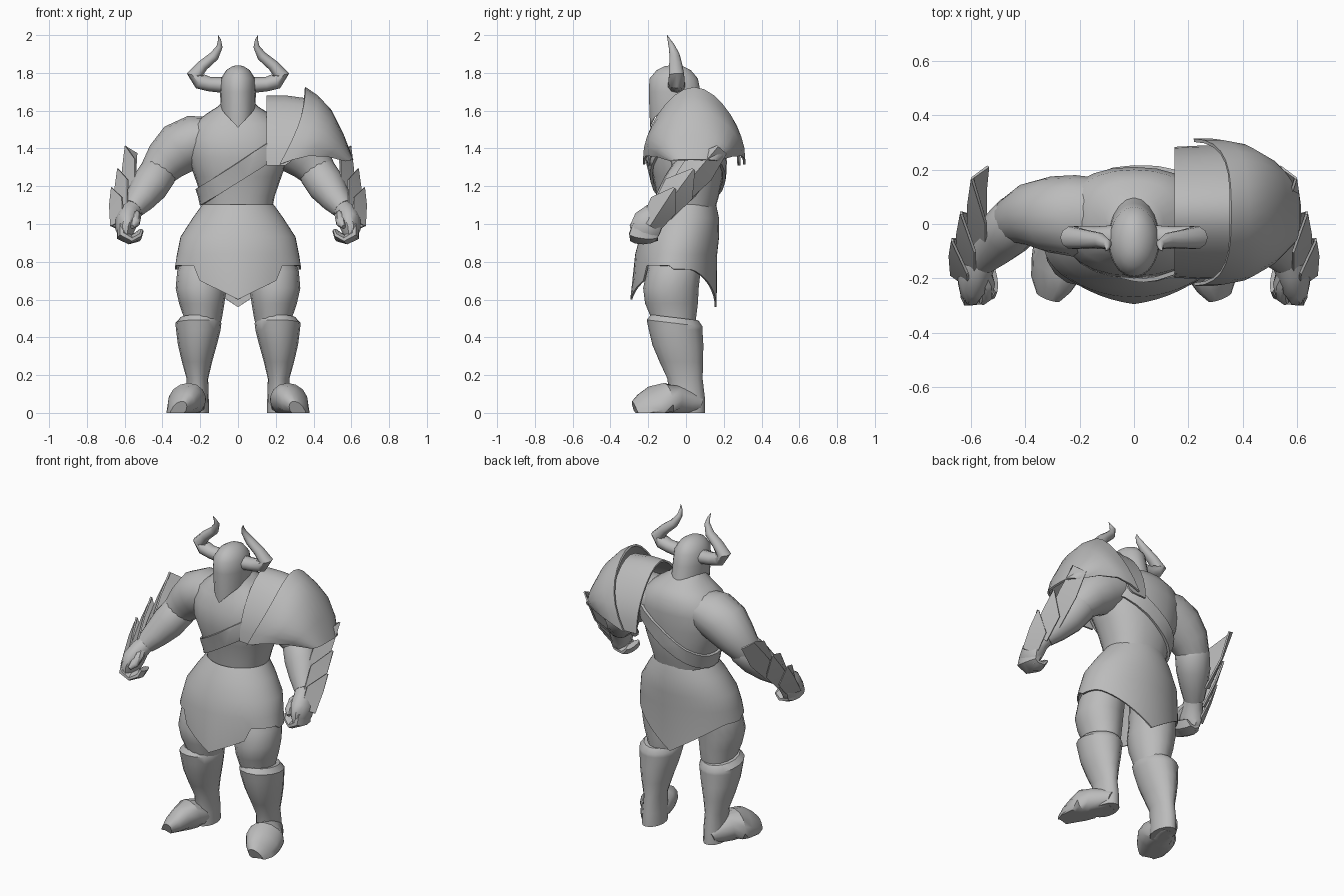
import bpy, bmesh, math
from mathutils import Vector

grey = bpy.data.materials.new("plain_grey")
grey.diffuse_color = (0.5, 0.5, 0.5, 1)


def finish(name, bm, mirror=False, thick=0):
    """Turn a bmesh into an object, optionally thickened and mirrored."""
    bmesh.ops.recalc_face_normals(bm, faces=bm.faces)
    me = bpy.data.meshes.new(name)
    bm.to_mesh(me)
    bm.free()
    me.materials.append(grey)
    ob = bpy.data.objects.new(name, me)
    bpy.context.collection.objects.link(ob)
    if thick:
        m = ob.modifiers.new("thickness", 'SOLIDIFY')
        m.thickness = thick
        m.offset = 0
    if mirror:
        ob.modifiers.new("mirror", 'MIRROR')
    return ob


def skin(rows, closed, caps):
    """Bridge equal-length rows of points."""
    bm = bmesh.new()
    vs = [[bm.verts.new(p) for p in r] for r in rows]
    n = len(vs[0])
    for r, s in zip(vs, vs[1:]):
        for k in range(n if closed else n - 1):
            j = (k + 1) % n
            bm.faces.new((r[k], r[j], s[j], s[k]))
    if caps:
        bm.faces.new(vs[0])
        bm.faces.new(vs[-1])
    return bm


def loft(path, n=16, flat=False, power=1.0):
    """Tube of elliptical rings (x, y, z, ra, rb); flat keeps rings level."""
    c = [Vector(p[:3]) for p in path]
    rows = []
    for i, p in enumerate(path):
        t = Vector((0, 0, 1)) if flat else (
            c[min(i + 1, len(c) - 1)] - c[max(i - 1, 0)]).normalized()
        a = Vector((0, 1, 0)).cross(t).normalized()
        b = t.cross(a)
        row = []
        for k in range(n):
            w = 2 * math.pi * k / n
            u, v = (math.copysign(abs(f) ** power, f)
                    for f in (math.cos(w), math.sin(w)))
            row.append(c[i] + a * p[3] * u + b * p[4] * v)
        rows.append(row)
    return skin(rows, True, True)


# Torso
torso = loft([(0, 0, 1.03, .17, .14), (0, .01, 1.15, .195, .165),
              (0, .01, 1.25, .23, .185), (0, 0, 1.35, .265, .2),
              (0, .01, 1.45, .275, .2), (0, .02, 1.53, .24, .18),
              (0, .015, 1.585, .165, .145), (0, -.01, 1.62, .11, .11),
              (0, -.03, 1.65, .08, .09)], 24, True, .88)
strap = torso.copy()
finish("torso", torso)

# Diagonal strap: slice of the torso, pushed outward
normal = Vector((-.55, 0, .835))
for s in (1, -1):
    bmesh.ops.bisect_plane(
        strap, geom=strap.verts[:] + strap.edges[:] + strap.faces[:],
        plane_co=Vector((-.02, 0, 1.262)) + normal * .044 * s,
        plane_no=normal * s, clear_outer=True)
bmesh.ops.recalc_face_normals(strap, faces=strap.faces)
strap.normal_update()
for v, d in [(v, v.normal.copy()) for v in strap.verts]:
    v.co += d * .01
finish("chest_strap", strap, thick=.015)

# Helmet with a pointed face guard
helmet = loft([(0, -.045, 1.61, .092, .145), (0, -.06, 1.70, .095, .137),
               (0, -.065, 1.77, .09, .128), (0, -.065, 1.815, .062, .09),
               (0, -.065, 1.835, .03, .05), (0, -.065, 1.84, .008, .015)], 20, True)
for v in helmet.verts:
    if v.co.z < 1.65 and v.co.y < -.05:
        v.co.z -= .1 * (1 - abs(v.co.x) / .092)
finish("helmet", helmet)

# Horns
finish("horns", loft([(.07, -.05, 1.735, .042, .048), (.15, -.05, 1.74, .038, .042),
                      (.2, -.05, 1.755, .043, .045), (.23, -.05, 1.79, .042, .042),
                      (.185, -.055, 1.84, .03, .036), (.125, -.06, 1.89, .026, .028),
                      (.097, -.075, 1.94, .016, .018), (.098, -.09, 1.975, .008, .008),
                      (.106, -.1, 2.0, .001, .001)], 10), True)

# Skirt with pointed front and back flaps
N = 48


def hem(x, y):
    if y < -.065:
        return .6 + .5 * abs(x) if abs(x) < .215 else .78
    return .56 + .2 * min(1, abs(x) / .3)


rows = []
for z, cy, rx, ry in ((1.1, 0, .185, .155), (1.03, -.015, .235, .185),
                      (.93, -.035, .3, .205), (.84, -.052, .318, .212),
                      (None, -.065, .33, .222)):
    row = []
    for k in range(N):
        w = 2 * math.pi * k / N
        x, y = rx * math.cos(w), cy + ry * math.sin(w)
        if z is None and y < cy:  # front flap folds to a central ridge
            y = cy + .195 * math.sin(w) - .03 * max(0, 1 - abs(x) / .215)
        row.append((x, y, hem(x, y) if z is None else z))
    rows.append(row)
finish("skirt", skin(rows, True, False), thick=.01)

# Legs, boots and feet
finish("thighs", loft([(.195, -.065, .42, .09, .11), (.185, -.065, .5, .1, .118),
                       (.192, -.077, .58, .12, .14), (.195, -.08, .66, .135, .147),
                       (.19, -.065, .75, .132, .142), (.165, -.045, .85, .12, .135),
                       (.14, -.03, .93, .1, .12)], 16, True), True)
boot = loft([(.215, .005, .0, .062, .095), (.215, .005, .08, .06, .095),
             (.215, -.005, .18, .057, .093), (.217, -.025, .27, .08, .115),
             (.215, -.043, .36, .103, .135), (.21, -.055, .44, .118, .142),
             (.21, -.06, .475, .122, .148), (.205, -.06, .505, .1, .125)], 16, True)
for v in boot.verts:  # rim higher in front
    if v.co.z > .46:
        v.co.z -= .12 * (v.co.y + .06)
finish("boots", boot, True)
foot = loft([(.215, .07, .03, .04, .055), (.225, .02, .05, .07, .07),
             (.25, -.05, .06, .085, .085), (.27, -.1, .065, .092, .108),
             (.285, -.16, .045, .08, .115), (.305, -.22, .025, .06, .095),
             (.315, -.268, .012, .035, .06)], 14)
for v in foot.verts:
    v.co.z = max(v.co.z, 0)
finish("feet", foot, True)

# Arms, gauntlets and hands
finish("arms", loft([(.13, .03, 1.465, .105, .14), (.22, .03, 1.445, .135, .15),
                     (.31, .035, 1.4, .14, .14), (.38, .035, 1.335, .118, .118),
                     (.44, .015, 1.26, .09, .09), (.47, -.01, 1.21, .07, .07)]), True)
finish("gauntlets", loft([(.405, .035, 1.295, .085, .085), (.42, .02, 1.275, .1, .1),
                          (.47, -.03, 1.2, .1, .098), (.52, -.085, 1.13, .08, .08),
                          (.56, -.13, 1.08, .06, .06)], 14), True)
finish("palms", loft([(.55, -.12, 1.09, .052, .052), (.575, -.16, 1.055, .058, .065),
                      (.59, -.2, 1.01, .06, .085), (.598, -.22, .965, .05, .085),
                      (.595, -.23, .925, .03, .065)], 10), True)
finish("fingers", loft([(.615, -.215, .99, .025, .07), (.61, -.225, .94, .036, .08),
                        (.575, -.225, .92, .028, .075), (.535, -.21, .93, .026, .07),
                        (.515, -.2, .96, .015, .055)], 10), True)
finish("thumbs", loft([(.56, -.16, 1.06, .035, .03), (.54, -.22, 1.04, .03, .03),
                       (.545, -.265, 1.005, .026, .026),
                       (.56, -.29, .985, .012, .012)], 8), True)

# Overlapping pointed scales wrapped around the outer forearms
for i, (start, tip, w, blunt) in enumerate((
        ((.672, -.19, .99), (.668, -.06, 1.19), .075, 0),
        ((.65, -.13, 1.06), (.635, .04, 1.29), .085, 0),
        ((.61, -.06, 1.14), (.595, .17, 1.41), .085, .05))):
    s, t = Vector(start), Vector(tip)
    side = (t - s).cross(Vector((1, 0, 0))).normalized()
    inward = Vector((-.065, 0, 0))
    m = s.lerp(t, .55) + Vector((.008, 0, 0))
    rows = [[s - side * w * .7 + inward, s, s + side * w * .7 + inward],
            [m - side * w + inward, m, m + side * w + inward],
            [t - side * .006, t,
             t + side * (.006 + blunt) + inward * blunt * 18]]
    finish("forearm_scale_%d" % (i + 1), skin(rows, False, False), True, .01)


# Layered shoulder plates on one side
def arched(name, stations):
    rows = []
    for x, top, half, sweep, low in stations:
        row = []
        for k in range(17):
            a = math.pi * (k / 16 - .5)
            lift = math.cos(a) - .06 * math.sin(2 * a) ** 2
            row.append((x - sweep * (1 - math.cos(a)) ** 1.6,
                        .043 + half * math.sin(a), low + (top - low) * lift))
        rows.append(row)
    finish(name, skin(rows, False, False), thick=.012)


arched("inner_shoulder_plate", [(.15, 1.675, .235, 0, 1.31), (.25, 1.675, .24, 0, 1.31),
                                (.36, 1.66, .24, .08, 1.33)])
arched("outer_shoulder_plate", [(.355, 1.72, .265, .135, 1.315),
                                (.42, 1.675, .265, .13, 1.34),
                                (.49, 1.6, .25, .12, 1.36),
                                (.555, 1.47, .2, .09, 1.36),
                                (.605, 1.34, .12, .04, 1.335)])

# Bake modifiers, then smooth while keeping hard edges
bpy.ops.object.select_all(action='SELECT')
bpy.context.view_layer.objects.active = bpy.context.selected_objects[0]
bpy.ops.object.convert(target='MESH')
bpy.ops.object.shade_smooth_by_angle(angle=math.radians(42))
